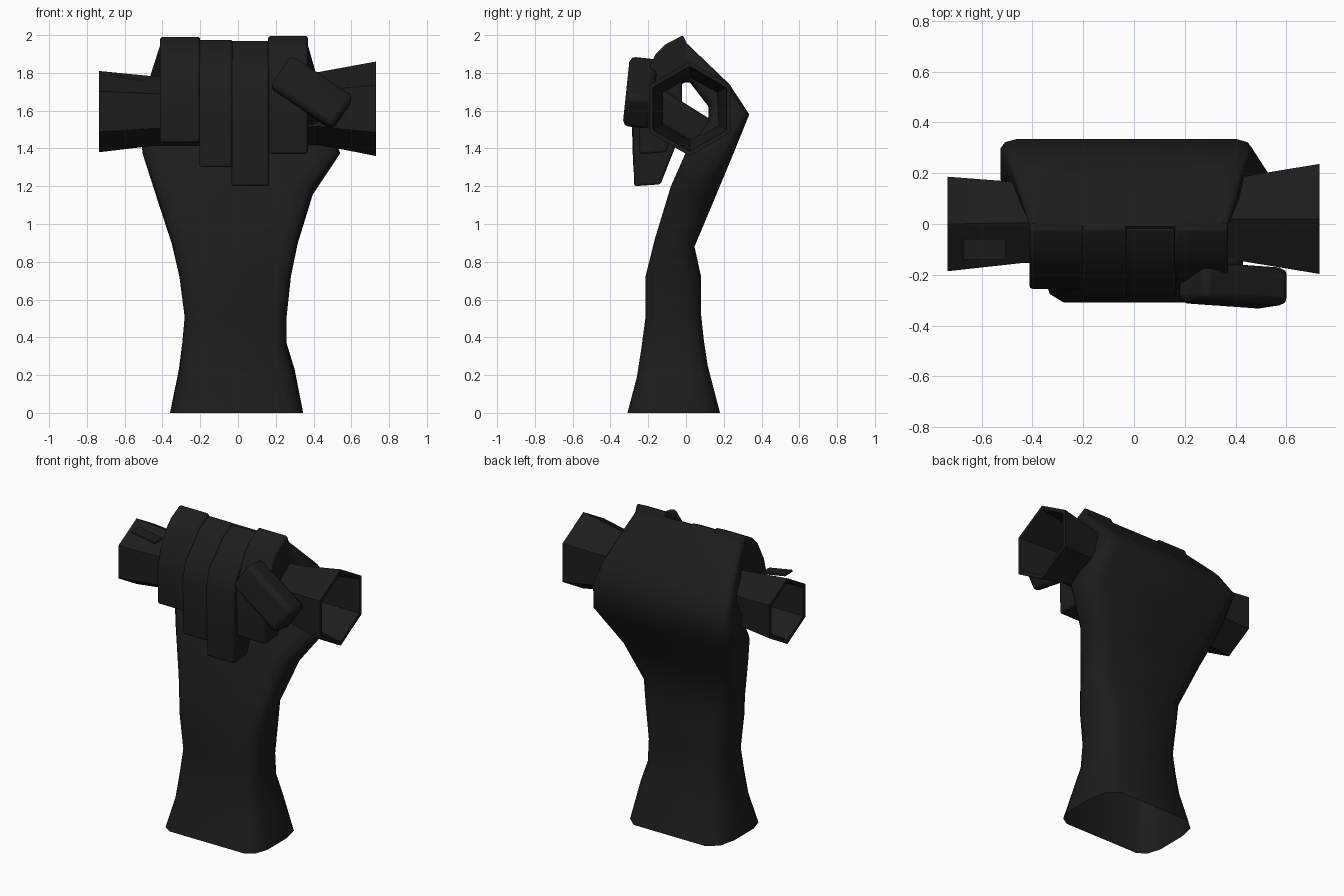
import bpy, bmesh, math
from mathutils import Vector, Matrix

if "Cube" in bpy.data.objects:
    bpy.data.objects.remove(bpy.data.objects["Cube"])

black = bpy.data.materials.new("matte_black")
black.diffuse_color = (0.012, 0.012, 0.012, 1)
black.use_nodes = True
black.node_tree.nodes["Principled BSDF"].inputs["Base Color"].default_value = black.diffuse_color


def finish(name, bm, angle, bevel=0):
    bmesh.ops.recalc_face_normals(bm, faces=bm.faces)
    me = bpy.data.meshes.new(name)
    bm.to_mesh(me)
    bm.free()
    ob = bpy.data.objects.new(name, me)
    bpy.context.collection.objects.link(ob)
    me.materials.append(black)
    if bevel:
        mod = ob.modifiers.new("soft_edges", "BEVEL")
        mod.width = bevel
        mod.segments = 2
        mod.limit_method = "ANGLE"
    bpy.ops.object.select_all(action="DESELECT")
    ob.select_set(True)
    bpy.context.view_layer.objects.active = ob
    bpy.ops.object.shade_smooth_by_angle(angle=math.radians(angle))
    return ob


def loft(bm, rings, closed=False):
    loops = [[bm.verts.new(p) for p in r] for r in rings]
    pairs = list(zip(loops, loops[1:]))
    if closed:
        pairs.append((loops[-1], loops[0]))
    for a, b in pairs:
        n = len(a)
        for i in range(n):
            j = (i + 1) % n
            bm.faces.new((a[i], a[j], b[j], b[i]))
    return loops


def hand_ring(front, back, x0, x1, soft=1):
    """Rounded rectangle spanning front to back (y, z) and x0 to x1."""
    f, b = Vector(front), Vector(back)
    w = x1 - x0
    half = [(.88, 0), (.96, .07), (1, .25), (1, 1 - .34 * soft),
            (1 - .035 * soft, 1 - .12 * soft), (1 - .13 * soft, 1)]
    shape = half + [(1 - u, v) for u, v in reversed(half)]
    pts = []
    for u, v in shape:
        p = f.lerp(b, v)
        pts.append((x0 + u * w, p.x, p.y))
    return pts


# forearm, back of hand and folded finger slab in one open-bottomed loft
sections = [
    ((-.31, 0), (.18, 0), -.36, .345),
    ((-.26, .19), (.115, .25), -.313, .3),
    ((-.235, .35), (.095, .38), -.295, .257),
    ((-.215, .5), (.08, .52), -.282, .257),
    ((-.215, .72), (.08, .72), -.31, .28),
    ((-.165, .92), (.045, .88), -.35, .315),
    ((-.08, 1.2), (.15, 1.13), -.435, .395),
    ((.0, 1.38), (.25, 1.37), -.505, .54, .8),
    ((.12, 1.57), (.335, 1.58), -.525, .465, .5),
    ((.12, 1.62), (.23, 1.74), -.485, .435, .5),
    ((.02, 1.75), (-.01, 1.97), -.412, .37, .3),
    ((-.03, 1.75), (-.11, 1.88), -.40, .36, .3),
]
bm = bmesh.new()
loops = loft(bm, [hand_ring(*s) for s in sections])
bm.faces.new(loops[-1])
finish("forearm_and_hand", bm, 60)

# four fingers curling down over the tube: x range, tip height, knuckle height, front y
fingers = [("little", -.412, -.2, 1.43, 1.995, -.255),
           ("ring", -.205, -.03, 1.30, 1.98, -.29),
           ("middle", -.035, .165, 1.20, 1.968, -.285),
           ("index", .16, .37, 1.37, 2.0, -.255)]
for name, x0, x1, tip, top, fy in fingers:
    mid = min(tip + .2, 1.5)
    profile = [(.03, 1.89), (-.015, top), (-.11, top - .05), (-.16, top - .1), (fy + .03, 1.77),
               (fy, 1.66), (fy + .01, tip), (fy + .15, tip + .01),
               (-.06, mid), (-.02, 1.65), (-.02, 1.75)]
    bm = bmesh.new()
    ends = loft(bm, [[(x, y, z) for y, z in profile] for x in (x0, x1)])
    for e in ends:
        bm.faces.new(e)
    finish(name + "_finger", bm, 40, .012)


def block(name, centre, size, rot, bevel):
    bm = bmesh.new()
    bmesh.ops.create_cube(bm, size=1)
    m = Matrix.Translation(centre) @ rot @ Matrix.Diagonal((*size, 1))
    bmesh.ops.transform(bm, matrix=m, verts=bm.verts)
    finish(name, bm, 40, bevel)


# thumb lying across the front, and its base crossing the grip
tilt = Matrix.Rotation(math.radians(-6), 4, "X")
block("thumb", (.39, -.242, 1.695), (.4, .15, .205), tilt @ Matrix.Rotation(math.radians(34), 4, "Y"), .03)
block("thumb_base", (.33, -.04, 1.56), (.2, .36, .17), Matrix.Rotation(math.radians(-32), 4, "X"), .03)

# hollow hexagonal tube with flared ends
stations = [(-.735, 0, 1.595, .215), (-.44, .005, 1.598, .183),
            (.43, .02, 1.612, .193), (.73, .02, 1.61, .25)]


def hexagon(x, y, z, r):
    return [(x, y + r * math.sin(k * math.pi / 3), z + r * math.cos(k * math.pi / 3)) for k in range(6)]


outer = [hexagon(*s) for s in stations]
inner = [hexagon(x, y, z, r - .025) for x, y, z, r in reversed(stations)]
bm = bmesh.new()
loft(bm, outer + inner, closed=True)
finish("hexagonal_tube", bm, 25)

# small torn flap on the left end of the tube
block("tube_flap", (-.59, -.10, 1.775), (.17, .08, .012), Matrix.Rotation(math.radians(10), 4, "Y"), 0)
